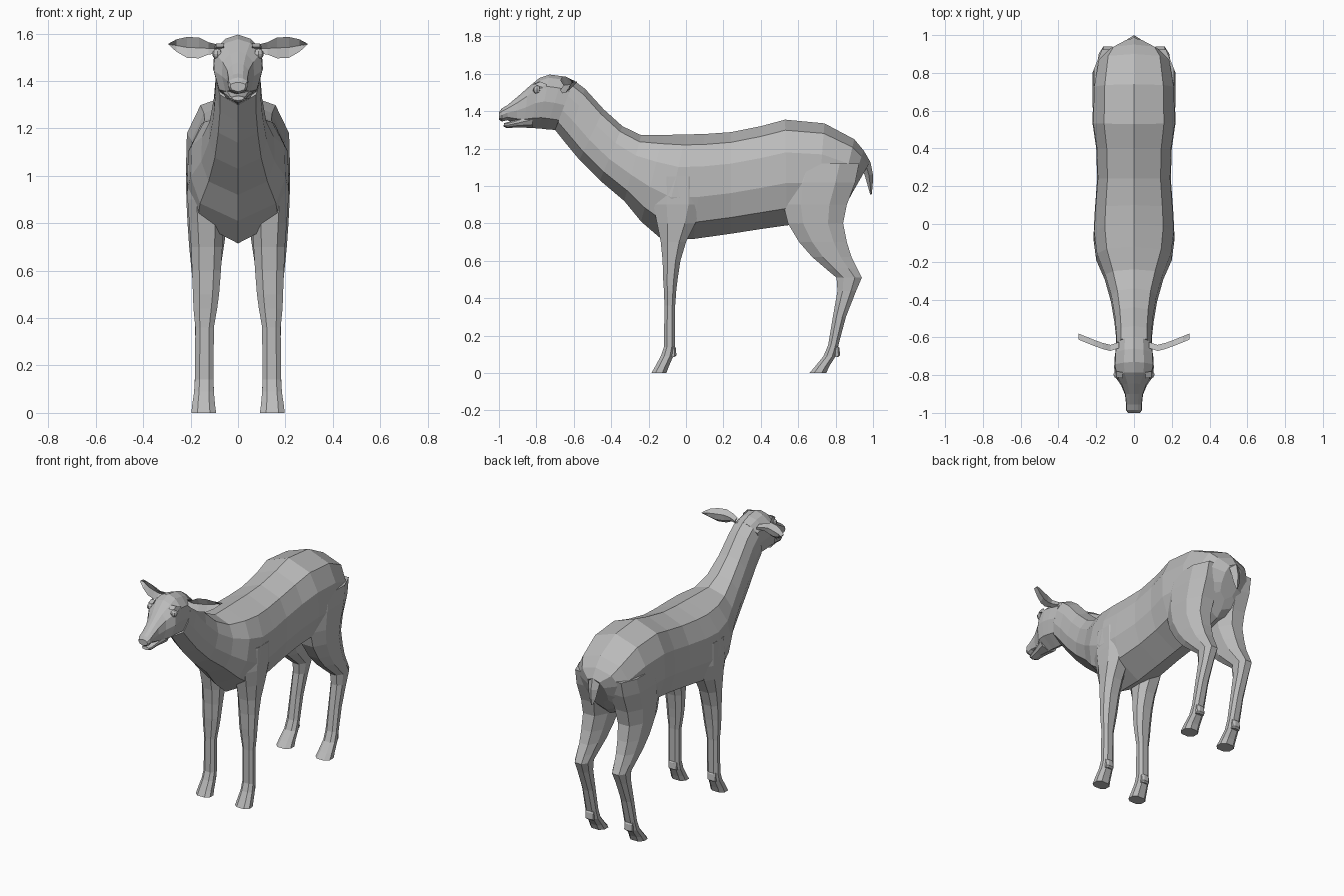
import bpy, bmesh, math

fur = bpy.data.materials.new("grey_fur")
fur.diffuse_color = (0.5, 0.5, 0.5, 1)


def loft(name, rings, mirror=False):
    """Skin a list of equal-length closed rings, cap both ends."""
    bm = bmesh.new()
    vs = [[bm.verts.new(p) for p in r] for r in rings]
    n = len(rings[0])
    for a, b in zip(vs, vs[1:]):
        for i in range(n):
            j = (i + 1) % n
            bm.faces.new((a[i], a[j], b[j], b[i]))
    bm.faces.new(vs[0][::-1])
    bm.faces.new(vs[-1])
    bmesh.ops.remove_doubles(bm, verts=bm.verts, dist=0.0005)
    bmesh.ops.recalc_face_normals(bm, faces=bm.faces)
    me = bpy.data.meshes.new(name)
    bm.to_mesh(me)
    bm.free()
    me.materials.append(fur)
    ob = bpy.data.objects.new(name, me)
    bpy.context.collection.objects.link(ob)
    if mirror:
        ob.modifiers.new("mirror", "MIRROR").use_bisect_axis[0] = False
    return ob


def section(yt, zt, yb, zb, w, profile):
    """Symmetric ring from a top point to a bottom point."""
    half = [(w * k, yt + (yb - yt) * t, zt + (zb - zt) * t) for t, k in profile]
    return half + [(-x, y, z) for x, y, z in half[-2:0:-1]]


def leg_ring(z, yf, yb, xi, xo):
    """Eight-sided horizontal ring inside the given box."""
    cx, cy, rx, ry = (xi + xo) / 2, (yf + yb) / 2, (xo - xi) / 2, (yb - yf) / 2
    return [(cx + rx * a, cy + ry * b, z) for a, b in
            ((.5, -1), (1, -.45), (1, .45), (.5, 1), (-.5, 1), (-1, .45), (-1, -.45), (-.5, -1))]


# Torso and neck: top y, top z, bottom y, bottom z, half width
trunk = [(0, 0), (.10, .72), (.31, .98), (.6, 1), (.84, .8), (1, 0)]
body = [(.985, 1.13, .87, .93, .06), (.95, 1.19, .84, .87, .15), (.90, 1.25, .80, .83, .19),
        (.74, 1.335, .70, .80, .215), (.53, 1.355, .54, .79, .22), (.40, 1.32, .40, .77, .20),
        (.24, 1.288, .24, .745, .195), (.10, 1.278, .04, .717, .208), (0, 1.276, -.13, .715, .215),
        (-.12, 1.273, -.24, .81, .20), (-.24, 1.272, -.33, .92, .155), (-.34, 1.32, -.46, 1.03, .122),
        (-.44, 1.41, -.57, 1.14, .104), (-.54, 1.52, -.64, 1.225, .095), (-.60, 1.565, -.70, 1.30, .095)]
loft("body_and_neck", [section(*r, trunk) for r in body])

# Head and upper muzzle
skull = [(0, 0), (.06, .5), (.22, .95), (.5, 1), (.8, .78), (1, 0)]
head = [(-.60, 1.565, -.70, 1.30, .095), (-.66, 1.587, -.745, 1.303, .102),
        (-.73, 1.596, -.785, 1.308, .105), (-.785, 1.577, -.825, 1.31, .102),
        (-.845, 1.527, -.865, 1.315, .068), (-.90, 1.478, -.905, 1.33, .048),
        (-.955, 1.432, -.955, 1.352, .042), (-.985, 1.415, -.985, 1.345, .042),
        (-1.0, 1.395, -1.0, 1.355, .032)]
loft("head", [section(*r, skull) for r in head])

# Lower jaw
jaw = [(-.82, 1.40, -.82, 1.31, .065), (-.90, 1.36, -.90, 1.314, .043),
       (-.95, 1.342, -.955, 1.309, .034), (-.972, 1.337, -.976, 1.318, .025)]
loft("lower_jaw", [section(*r, skull) for r in jaw])

# Ears: x, y, z, half height; thin leaf with a hollow front
ear = [(.08, -.645, 1.535, .018), (.125, -.66, 1.538, .026), (.165, -.65, 1.54, .044),
       (.215, -.632, 1.542, .044), (.26, -.614, 1.55, .026), (.293, -.60, 1.556, .002)]
loft("ears", [[(x, y - .012, z + h), (x, y + .006, z), (x, y - .012, z - h),
               (x, y + .014, z - h * .5), (x, y + .02, z + h * .4)] for x, y, z, h in ear], True)

# Eyes and brows
for s, side in ((1, "right"), (-1, "left")):
    bpy.ops.mesh.primitive_uv_sphere_add(segments=8, ring_count=6, radius=.022,
                                         location=(s * .087, -.797, 1.515))
    eye = bpy.context.object
    eye.name = side + "_eye"
    eye.data.materials.append(fur)
loft("brows", [[(x, y - .012, z), (x, y + .02, z + .014), (x, y + .02, z - .01)] for x, y, z in
               ((.06, -.805, 1.545), (.092, -.80, 1.544), (.10, -.765, 1.53))], True)

# Front legs: z, front y, back y, inner x, outer x
front = [(0, -.185, -.105, .092, .197), (.035, -.165, -.092, .097, .193), (.09, -.135, -.068, .102, .185),
         (.14, -.118, -.06, .103, .182), (.36, -.115, -.058, .102, .18), (.44, -.118, -.052, .088, .188),
         (.50, -.122, -.045, .08, .19), (.60, -.125, -.03, .072, .194), (.70, -.135, .0, .066, .198),
         (.80, -.155, .05, .06, .206), (.90, -.175, .085, .06, .213), (1.05, -.16, .08, .08, .212)]
loft("front_legs", [leg_ring(*r) for r in front], True)

# Hind legs
hind = [(0, .66, .75, .092, .197), (.035, .69, .765, .097, .193), (.09, .735, .80, .102, .185),
        (.15, .76, .815, .103, .182), (.30, .785, .855, .103, .18), (.44, .81, .91, .098, .182),
        (.51, .805, .94, .09, .186), (.56, .745, .915, .082, .192), (.62, .675, .885, .072, .198),
        (.70, .605, .86, .06, .206), (.80, .545, .84, .045, .213), (.90, .52, .86, .03, .218),
        (1.02, .52, .905, .03, .22), (1.12, .55, .925, .04, .212)]
loft("hind_legs", [leg_ring(*r) for r in hind], True)

# Dewclaws behind the fetlocks
for name, y in (("front_dewclaws", -.075), ("hind_dewclaws", .80)):
    loft(name, [leg_ring(z, y - .01, y + d, .115, .172) for z, d in
                ((.085, .012), (.095, .024), (.135, .02), (.155, .005))], True)

# Tail: front y, back y, z, half width
tail = [(.90, .95, 1.19, .04), (.93, .987, 1.125, .045), (.955, 1.0, 1.06, .036),
        (.972, .998, 1.0, .024), (.985, .993, .955, .006)]
loft("tail", [[(-w, (a + b) / 2, z), (0, a, z), (w, (a + b) / 2, z), (0, b, z)]
              for a, b, z, w in tail])
